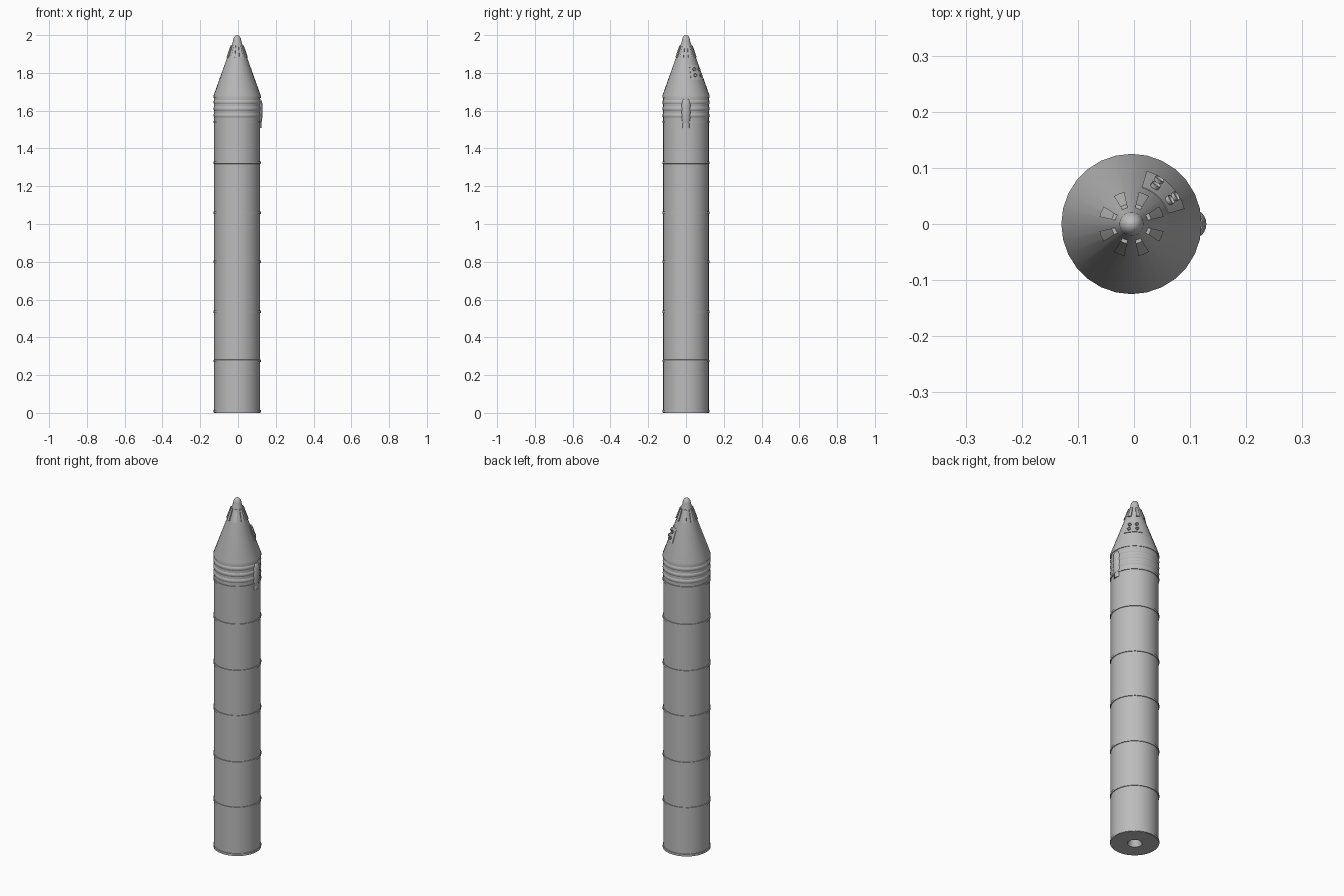
import bpy, bmesh, math
from mathutils import Vector

cube = bpy.data.objects.get("Cube")
if cube:
    bpy.data.objects.remove(cube, do_unlink=True)

CENTER = Vector((-0.0045, 0, 0))
SIDES = 28
BODY_R, RIM_R = 0.1215, 0.125
NOSE_BOTTOM, NOSE_TOP, TIP_R = 1.68, 1.967, 0.022

grey = bpy.data.materials.new("light grey")
grey.use_nodes = True
grey.diffuse_color = (0.5, 0.5, 0.5, 1)
grey.node_tree.nodes["Principled BSDF"].inputs["Base Color"].default_value = (0.5, 0.5, 0.5, 1)


def finish(name, bm):
    bmesh.ops.remove_doubles(bm, verts=bm.verts, dist=1e-5)
    bmesh.ops.recalc_face_normals(bm, faces=bm.faces)
    mesh = bpy.data.meshes.new(name)
    bm.to_mesh(mesh)
    bm.free()
    mesh.materials.append(grey)
    obj = bpy.data.objects.new(name, mesh)
    obj.location = CENTER
    bpy.context.collection.objects.link(obj)
    bpy.ops.object.select_all(action="DESELECT")
    obj.select_set(True)
    bpy.context.view_layer.objects.active = obj
    bpy.ops.object.shade_smooth_by_angle(angle=math.radians(32))
    return obj


def lathe(name, profile):
    """Spin (radius, height) points around the vertical axis."""
    bm = bmesh.new()
    verts = [bm.verts.new((r, 0, z)) for r, z in profile]
    edges = [bm.edges.new(pair) for pair in zip(verts, verts[1:])]
    bmesh.ops.spin(bm, geom=verts + edges, cent=(0, 0, 0), axis=(0, 0, 1),
                   angle=math.tau, steps=SIDES, use_merge=True)
    return finish(name, bm)


def nose_radius(z):
    t = (z - NOSE_BOTTOM) / (NOSE_TOP - NOSE_BOTTOM)
    return RIM_R + (TIP_R - RIM_R) * t


def polar(r, angle, z):
    return Vector((r * math.cos(angle), r * math.sin(angle), z))


def nose_wedge(name, mid, half, z_low, z_high, rise_low, rise_high, steps):
    """Raised plate that hugs the nose cone between two heights."""
    bm = bmesh.new()
    rows = []
    for i in range(steps + 1):
        a = mid - half + 2 * half * i / steps
        corners = [(z_low, -0.004), (z_high, -0.004), (z_high, rise_high), (z_low, rise_low)]
        rows.append([bm.verts.new(polar(nose_radius(z) + d, a, z)) for z, d in corners])
    for a, b in zip(rows, rows[1:]):
        for k in range(4):
            n = (k + 1) % 4
            bm.faces.new((a[k], a[n], b[n], b[k]))
    bm.faces.new(rows[0])
    bm.faces.new(rows[-1])
    return finish(name, bm)


# Main casing with an open nozzle recess underneath
lathe("casing", [(0, 0.06), (0.02, 0.05), (0.037, 0), (BODY_R, 0),
                 (BODY_R, NOSE_BOTTOM), (0, NOSE_BOTTOM)])

# Segment joint rims
for z in (0.008, 0.275, 0.535, 0.8, 1.06, 1.325, 1.54):
    lathe("joint_rim", [(BODY_R - 0.004, z - 0.007), (RIM_R, z - 0.006),
                        (RIM_R, z + 0.006), (BODY_R - 0.004, z + 0.007)])

# Rounded ribs below the nose
for z in (1.575, 1.61, 1.645):
    lathe("collar_rib", [(BODY_R - 0.002, z - 0.014), (RIM_R - 0.001, z - 0.007), (RIM_R, z),
                         (RIM_R - 0.001, z + 0.007), (BODY_R - 0.002, z + 0.014)])

# Nose cone with rounded tip
tip = [(TIP_R * math.cos(a), NOSE_TOP + (2 - NOSE_TOP) * math.sin(a))
       for a in (math.pi / 2 * i / 6 for i in range(6))]
lathe("nose_cone", [(0, 1.668), (RIM_R, 1.668), (RIM_R, NOSE_BOTTOM)] + tip + [(0, 2)])

# Ring of small motor fairings near the tip
for i in range(8):
    nose_wedge("separation_motor", math.radians(22.5 + 45 * i), 0.17, 1.882, 1.945, 0.006, 0.006, 2)

# Thruster panel with four nozzles
PANEL = math.radians(45)
nose_wedge("thruster_panel", PANEL, math.radians(29), 1.765, 1.84, 0.004, 0.001, 8)
slope = math.atan2(RIM_R - TIP_R, NOSE_TOP - NOSE_BOTTOM)
for side in (-1, 1):
    for z in (1.786, 1.818):
        a = PANEL + side * math.radians(13)
        normal = polar(math.cos(slope), a, math.sin(slope))
        bm = bmesh.new()
        bmesh.ops.create_cone(bm, cap_ends=True, segments=12, radius1=0.007, radius2=0.009, depth=0.014)
        bmesh.ops.rotate(bm, verts=bm.verts, matrix=normal.to_track_quat("Z", "Y").to_matrix())
        bmesh.ops.translate(bm, verts=bm.verts, vec=polar(nose_radius(z) + 0.002, a, z))
        # Hollow out the outward end
        bm.normal_update()
        cap = max(bm.faces, key=lambda f: f.calc_center_median().dot(normal))
        bmesh.ops.inset_individual(bm, faces=[cap], thickness=0.002, depth=-0.004)
        finish("thruster_nozzle", bm)


# Cable fairing on the left side: rounded upper housing and slimmer lower duct
def fairing(name, half, reach, rings):
    bm = bmesh.new()
    loops = []
    for z, s in rings:
        loops.append([bm.verts.new((0.112 + (reach - 0.112) * s * math.sin(a), half * s * math.cos(a), z))
                      for a in (math.pi * i / 10 for i in range(11))])
    for a, b in zip(loops, loops[1:]):
        for k in range(11):
            n = (k + 1) % 11
            bm.faces.new((a[k], a[n], b[n], b[k]))
    bm.faces.new(loops[0])
    bm.faces.new(loops[-1])
    finish(name, bm)


fairing("cable_housing", 0.025, 0.1335, [(1.535, 0.8), (1.565, 1), (1.635, 1), (1.65, 0.9), (1.658, 0.7)])
fairing("cable_duct", 0.02, 0.128, [(1.508, 1), (1.55, 1)])
